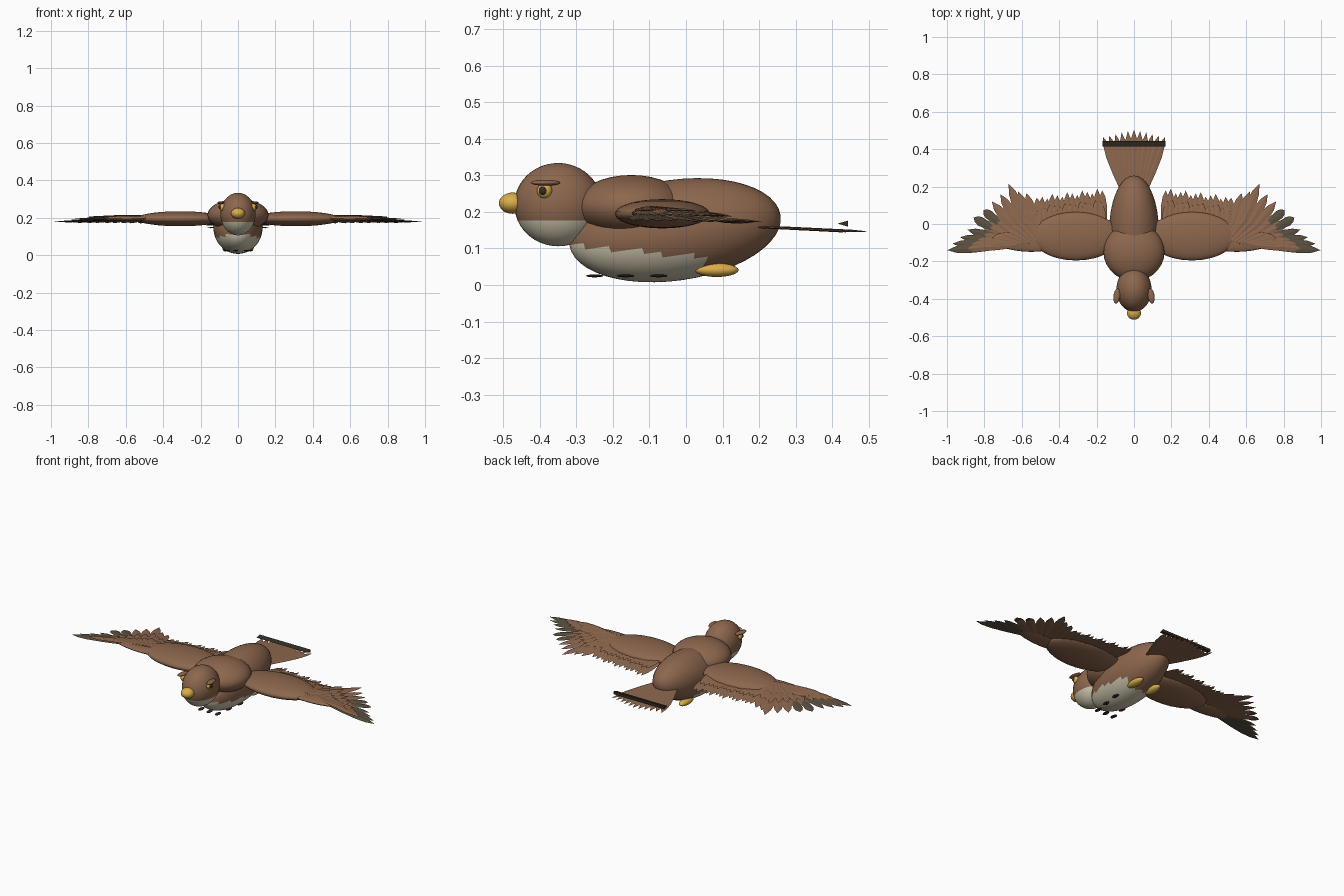
import bpy, bmesh, math
from mathutils import Vector, Matrix

if "Cube" in bpy.data.objects:
    bpy.data.objects.remove(bpy.data.objects["Cube"])


def material(name, r, g, b):
    m = bpy.data.materials.new(name)
    m.diffuse_color = (r, g, b, 1)
    m.use_nodes = True
    bsdf = m.node_tree.nodes["Principled BSDF"]
    bsdf.inputs["Base Color"].default_value = (r, g, b, 1)
    bsdf.inputs["Roughness"].default_value = 0.8
    return m


BROWN = material("plumage brown", 0.265, 0.135, 0.075)
CREAM = material("belly cream", 0.62, 0.56, 0.42)
GOLD = material("beak gold", 0.70, 0.42, 0.07)
SLATE = material("wingtip slate", 0.105, 0.08, 0.052)
DARK = material("dark brown", 0.035, 0.025, 0.018)


def finish(name, bm, mats, smooth=True, rule=None):
    """Turn a bmesh into an object; rule(centre) picks the second colour."""
    bmesh.ops.recalc_face_normals(bm, faces=bm.faces)
    for f in bm.faces:
        f.smooth = smooth
        if rule and rule(f.calc_center_median()):
            f.material_index = 1
    me = bpy.data.meshes.new(name)
    bm.to_mesh(me)
    bm.free()
    for m in mats:
        me.materials.append(m)
    ob = bpy.data.objects.new(name, me)
    bpy.context.collection.objects.link(ob)
    return ob


def ellipsoid(name, centre, radii, mats, tilt=0, turn=0, rule=None, segs=28):
    bm = bmesh.new()
    mat = (Matrix.Translation(centre) @ Matrix.Rotation(math.radians(turn), 4, 'Z')
           @ Matrix.Rotation(math.radians(tilt), 4, 'X')
           @ Matrix.Diagonal((*radii, 1)))
    bmesh.ops.create_uvsphere(bm, u_segments=segs, v_segments=segs * 2 // 3,
                              radius=1, matrix=mat)
    return finish(name, bm, mats, True, rule)


def feather(bm, root, tip, width, thick=0.006):
    """Pointed leaf blade with a raised central rib."""
    root, tip = Vector(root), Vector(tip)
    along = tip - root
    side = along.cross(Vector((0, 0, 1))).normalized()
    up = side.cross(along).normalized()
    rings = []
    for t, w in ((0, 0.55), (0.35, 0.9), (0.65, 1), (0.85, 0.7)):
        c = root + along * t
        rings.append([bm.verts.new(c + d) for d in (
            side * width * w / 2, up * thick / 2,
            -side * width * w / 2, -up * thick / 2)])
    point = bm.verts.new(tip)
    bm.faces.new(rings[0])
    for a, b in zip(rings, rings[1:]):
        for i in range(4):
            j = (i + 1) % 4
            bm.faces.new((a[i], a[j], b[j], b[i]))
    for i in range(4):
        bm.faces.new((rings[-1][i], rings[-1][(i + 1) % 4], point))


def feather_group(name, specs, width, mat):
    bm = bmesh.new()
    for root, tip in specs:
        feather(bm, root, tip, width)
    return finish(name, bm, [mat], False)


def lerp(a, b, t):
    return Vector(a).lerp(Vector(b), t)


# Body, shoulders and head
ellipsoid("body", (0, -0.03, 0.15), (0.132, 0.292, 0.138), [BROWN, CREAM], tilt=8,
          rule=lambda c: c.z < 0.078 - 0.11 * c.y and c.y < 0.05, segs=36)
ellipsoid("shoulders", (0, -0.15, 0.215), (0.163, 0.155, 0.086), [BROWN])
ellipsoid("head", (0, -0.35, 0.22), (0.094, 0.12, 0.114), [BROWN, CREAM],
          rule=lambda c: c.z < 0.178, segs=36)
ellipsoid("beak", (0, -0.475, 0.224), (0.037, 0.037, 0.029), [GOLD])

# Belly flecks
for row, y in enumerate((-0.25, -0.165, -0.075)):
    for x in (-0.055, 0, 0.055):
        ellipsoid("belly_fleck", (x + 0.012 * (row - 1), y, 0.025),
                  (0.013, 0.024, 0.004), [DARK], segs=12)

# Tips of the flight feathers, from inner to outer
PRIMARY_TIPS = ((.52, .14), (.575, .165), (.62, .175), (.67, .215), (.715, .16),
                (.76, .12), (.80, .07), (.85, .03), (.89, -.03),
                (.93, -.07), (.97, -.105), (.997, -.14))

for s, label in ((1, "left"), (-1, "right")):
    # Face details and feet
    ellipsoid(label + "_eye", (s * .083, -.387, .258), (.018, .021, .021), [GOLD], segs=18)
    ellipsoid(label + "_pupil", (s * .095, -.391, .258), (.009, .012, .012), [DARK], segs=14)
    ellipsoid(label + "_brow", (s * .092, -.385, .28), (.018, .041, .008), [BROWN],
              turn=s * 8, segs=18)
    ellipsoid(label + "_foot", (s * .06, .084, .041), (.025, .06, .019), [GOLD], segs=18)

    # Wing arm and hand
    ellipsoid(label + "_wing_arm", (s * .31, -.065, .195), (.235, .13, .04), [BROWN])
    ellipsoid(label + "_wing_hand", (s * .59, -.095, .197), (.17, .052, .014), [BROWN],
              turn=s * 5)

    # Inner flight feathers along the trailing edge
    inner, inner_coverts = [], []
    for i in range(13):
        t = i / 12
        root = lerp((s * .16, -.04, .20), (s * .50, -.06, .20), t)
        tip = lerp((s * .17, .18, .17), (s * .49, .145, .168), t)
        tip.y += 0.012 * math.sin(i * 2.1)
        inner.append((root, tip))
        inner_coverts.append((root + Vector((0, 0, .012)), lerp(root, tip, .74)
                              + Vector((s * .012, 0, .01))))
    feather_group(label + "_inner_feathers", inner, .042, BROWN)
    feather_group(label + "_inner_coverts", inner_coverts, .038, BROWN)

    # Outer fan, with slate feathers towards the tip
    n = len(PRIMARY_TIPS)
    outer, coverts, lesser = [], [], []
    for i, (x, y) in enumerate(PRIMARY_TIPS):
        t = i / (n - 1)
        root = lerp((s * .49, -.08, .200), (s * .69, -.115, .197), t)
        tip = Vector((s * x, y, .170 + .007 * t))
        outer.append((root, tip))
        lift = Vector((0, 0, .008))
        coverts.append((root + lift, lerp(root, tip, .66) + lift))
        lesser.append((root + lift * 1.8 - Vector((s * .04, 0, 0)),
                       lerp(root, tip, .38) + lift * 1.8))
    feather_group(label + "_outer_feathers", outer[:8], .056, BROWN)
    feather_group(label + "_wingtip_feathers", outer[8:], .05, SLATE)
    # slate ends on the feathers next to the tip
    ends = [(lerp(r, p, .62) + Vector((0, 0, .003)), p + (p - r) * .03)
            for r, p in outer[6:8]]
    feather_group(label + "_slate_ends", ends, .05, SLATE)
    feather_group(label + "_outer_coverts", coverts, .044, BROWN)
    feather_group(label + "_lesser_coverts", lesser, .04, BROWN)

# Tail fan
tail = []
for i in range(11):
    u = (i - 5) / 5
    tail.append(((u * .055, .17, .162 - .002 * abs(u)),
                 (u * .165, .505 - .04 * abs(u), .145 + .001 * (i % 2))))
feather_group("tail_feathers", tail, .046, BROWN)

# Dark three-sided bar above the tail end
bm = bmesh.new()
bmesh.ops.create_cone(bm, cap_ends=True, segments=3, radius1=1, radius2=1, depth=.335,
                      matrix=Matrix.Translation((0, .434, .168))
                      @ Matrix.Diagonal((1, .019, .0095, 1))
                      @ Matrix.Rotation(math.radians(90), 4, 'Y')
                      @ Matrix.Rotation(math.radians(180), 4, 'Z'))
finish("tail_band", bm, [DARK], False)
